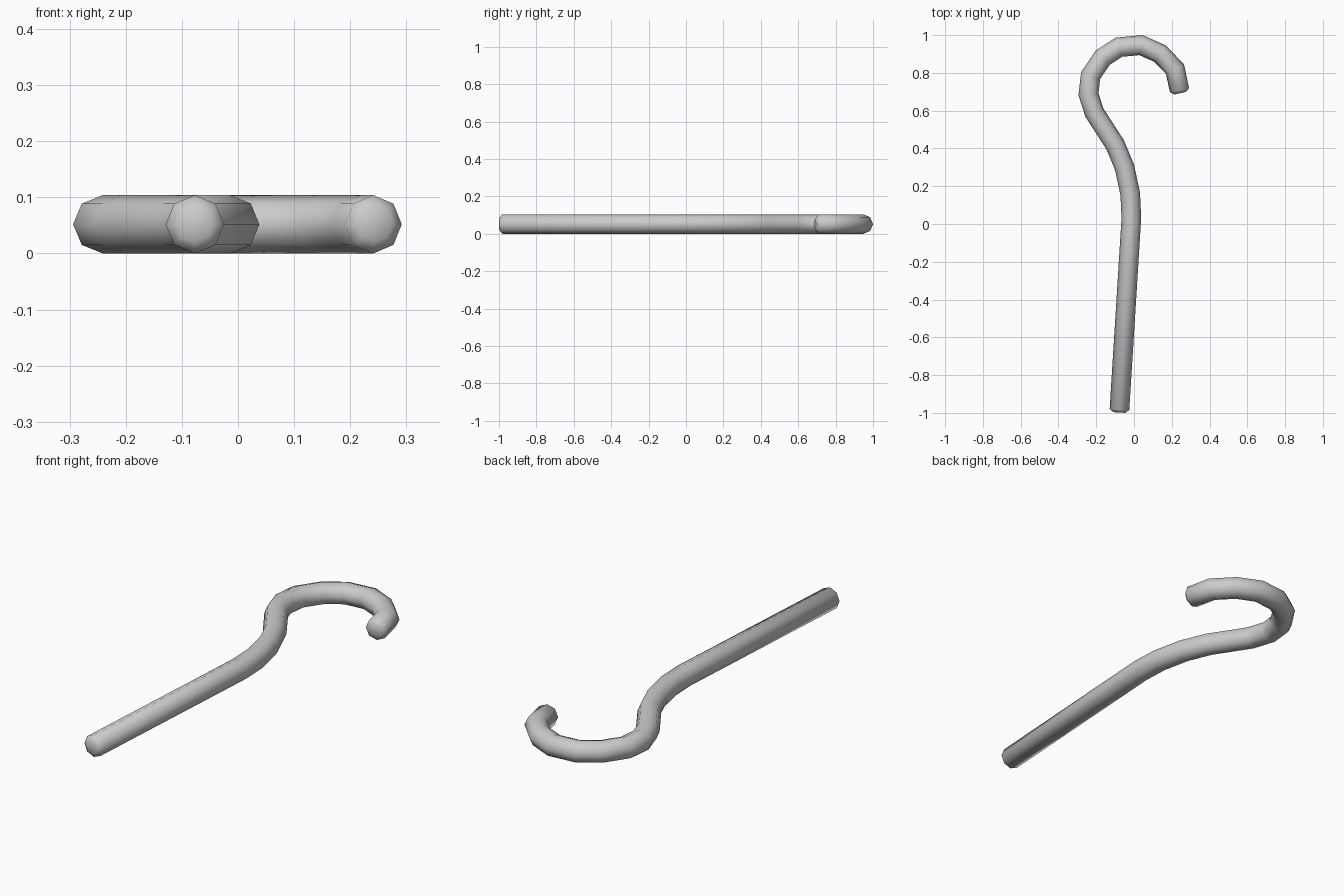
import bpy, bmesh, math
from mathutils import Vector

if "Cube" in bpy.data.objects:
    bpy.data.objects.remove(bpy.data.objects["Cube"])

R, SIDES = 0.052, 8

# Centre line of the cane, from the foot to the tip of the hook
path = [Vector((x, y, R)) for x, y in [
    (-0.077, -0.982), (-0.014, 0.03), (-0.020, 0.16), (-0.050, 0.30),
    (-0.100, 0.42), (-0.210, 0.590), (-0.241, 0.687), (-0.230, 0.785),
    (-0.166, 0.880), (-0.080, 0.936), (0.037, 0.947), (0.138, 0.902),
    (0.217, 0.820), (0.241, 0.708)]]

bm = bmesh.new()


def add_ring(center, direction, radius, stretch=1.0):
    side = Vector((direction.y, -direction.x, 0)) * stretch
    return [bm.verts.new(center + radius * (side * math.cos(a) + Vector((0, 0, math.sin(a)))))
            for a in (2 * math.pi * i / SIDES for i in range(SIDES))]


# Mitred octagonal rings, with a small rounded cap ring at each end
rings = []
for i, p in enumerate(path):
    d_in = (p - path[max(i - 1, 0)]).normalized()
    d_out = (path[min(i + 1, len(path) - 1)] - p).normalized()
    d = (d_in + d_out).normalized()
    if i == 0:
        rings.append(add_ring(p - d * 0.016, d, R * 0.6))
    stretch = 1.0 if i in (0, len(path) - 1) else 1 / d.dot(d_out)
    rings.append(add_ring(p, d, R, stretch))
    if i == len(path) - 1:
        rings.append(add_ring(p + d * 0.016, d, R * 0.6))

# Skin between rings and close the ends
for a, b in zip(rings, rings[1:]):
    for i in range(SIDES):
        j = (i + 1) % SIDES
        bm.faces.new((a[i], a[j], b[j], b[i]))
bm.faces.new(rings[0])
bm.faces.new(rings[-1])
bmesh.ops.recalc_face_normals(bm, faces=bm.faces[:])
for f in bm.faces:
    f.smooth = True

mesh = bpy.data.meshes.new("hooked_cane")
bm.to_mesh(mesh)
bm.free()
cane = bpy.data.objects.new("hooked_cane", mesh)
bpy.context.collection.objects.link(cane)
